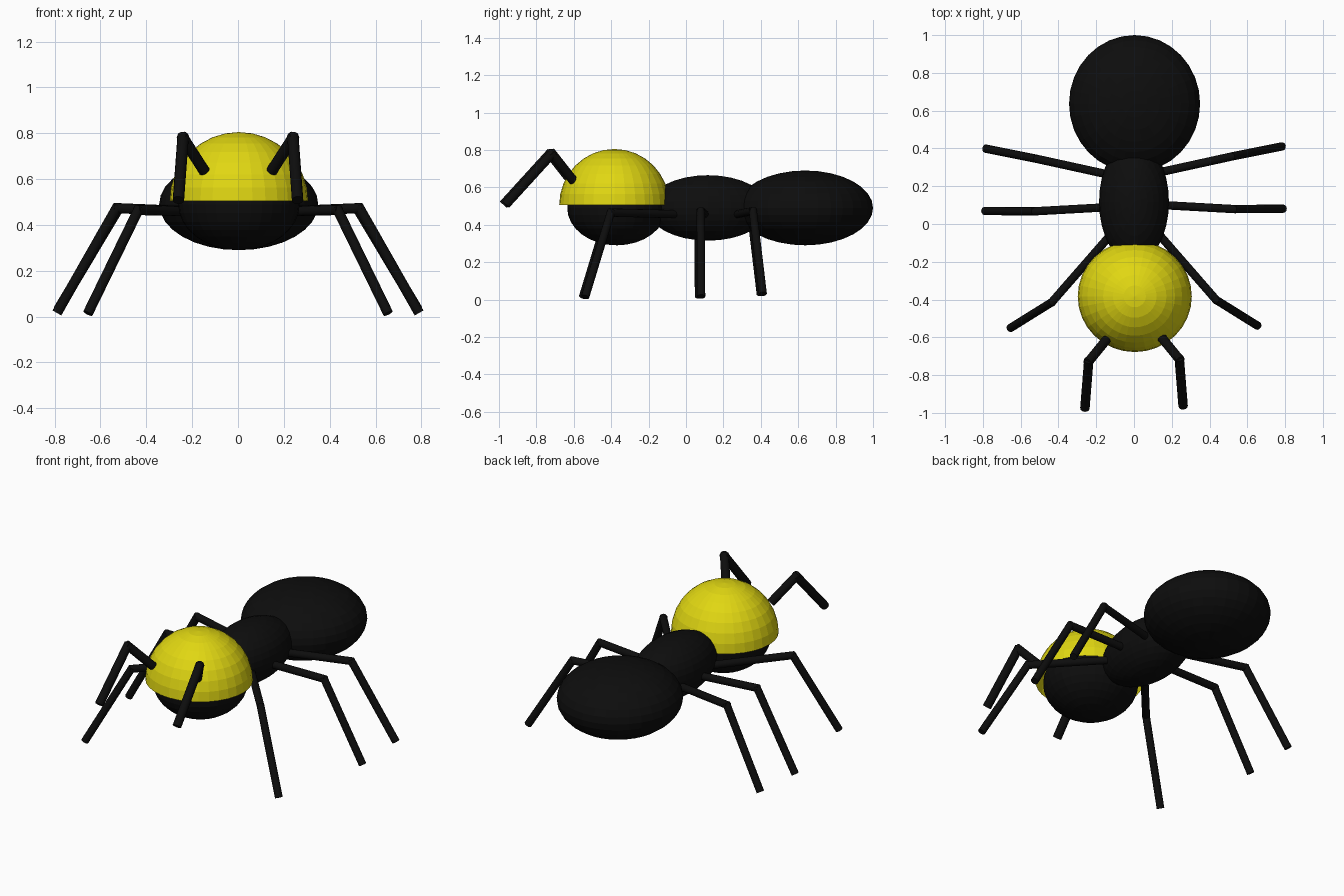
import bpy, bmesh
from mathutils import Vector, Matrix

if "Cube" in bpy.data.objects:
    bpy.data.objects.remove(bpy.data.objects["Cube"])


def material(name, rgb):
    m = bpy.data.materials.new(name)
    m.diffuse_color = (*rgb, 1)
    m.use_nodes = True
    m.node_tree.nodes["Principled BSDF"].inputs["Base Color"].default_value = m.diffuse_color
    return m


BLACK = material("black", (0.004, 0.004, 0.004))
YELLOW = material("yellow", (0.75, 0.68, 0.006))


def finish(name, bm, mat):
    me = bpy.data.meshes.new(name)
    bm.to_mesh(me)
    bm.free()
    me.materials.append(mat)
    ob = bpy.data.objects.new(name, me)
    bpy.context.collection.objects.link(ob)
    return ob


def ellipsoid(name, centre, radii, mat, half=False):
    bm = bmesh.new()
    bmesh.ops.create_uvsphere(bm, u_segments=32, v_segments=16, radius=1)
    if half:  # keep only the upper half, open underneath
        bmesh.ops.delete(bm, geom=[v for v in bm.verts if v.co.z < -0.01], context='VERTS')
    bm.transform(Matrix.Translation(centre) @ Matrix.Diagonal((*radii, 1)))
    return finish(name, bm, mat)


def limb(name, points, radius):
    """Straight tubes joined at the knee, each running slightly past it."""
    bm = bmesh.new()
    pts = [Vector(p) for p in points]
    for i, (a, b) in enumerate(zip(pts, pts[1:])):
        d = (b - a).normalized()
        if i > 0:
            a = a - d * radius * 0.5
        if i < len(pts) - 2:
            b = b + d * radius * 0.5
        rot = d.to_track_quat('Z', 'Y').to_matrix().to_4x4()
        bmesh.ops.create_cone(bm, cap_ends=True, segments=12, radius1=radius,
                              radius2=radius, depth=(b - a).length,
                              matrix=Matrix.Translation((a + b) / 2) @ rot)
    ob = finish(name, bm, BLACK)
    for p in ob.data.polygons:
        p.use_smooth = len(p.vertices) == 4
    ob.data.set_sharp_from_angle(angle=0.7)
    return ob


# Body
ellipsoid("abdomen", (0.003, 0.637, 0.49), (0.347, 0.363, 0.2), BLACK)
ellipsoid("thorax", (0, 0.117, 0.49), (0.185, 0.325, 0.175), BLACK)
ellipsoid("head", (0.004, -0.37, 0.49), (0.265, 0.265, 0.2), BLACK)
ellipsoid("helmet_dome", (0.004, -0.383, 0.505), (0.302, 0.295, 0.3), YELLOW, half=True)

# Legs and antennae: base, knee, tip on the right, repeated on the left
LIMBS = {
    "rear_leg": (0.022, [(0.1, 0.26, 0.455), (0.52, 0.352, 0.473), (0.785, 0.405, 0.03)]),
    "middle_leg": (0.022, [(0.1, 0.097, 0.455), (0.53, 0.073, 0.473), (0.79, 0.075, 0.016)]),
    "front_leg": (0.022, [(0.07, 0.01, 0.455), (0.435, -0.408, 0.465), (0.655, -0.545, 0.014)]),
    "antenna": (0.025, [(0.147, -0.608, 0.635), (0.24, -0.722, 0.78), (0.26, -0.97, 0.508)]),
}
for part, (radius, pts) in LIMBS.items():
    for side, s in (("right", 1), ("left", -1)):
        limb(f"{side}_{part}", [(s * x, y + s * 0.006, z) for x, y, z in pts], radius)
